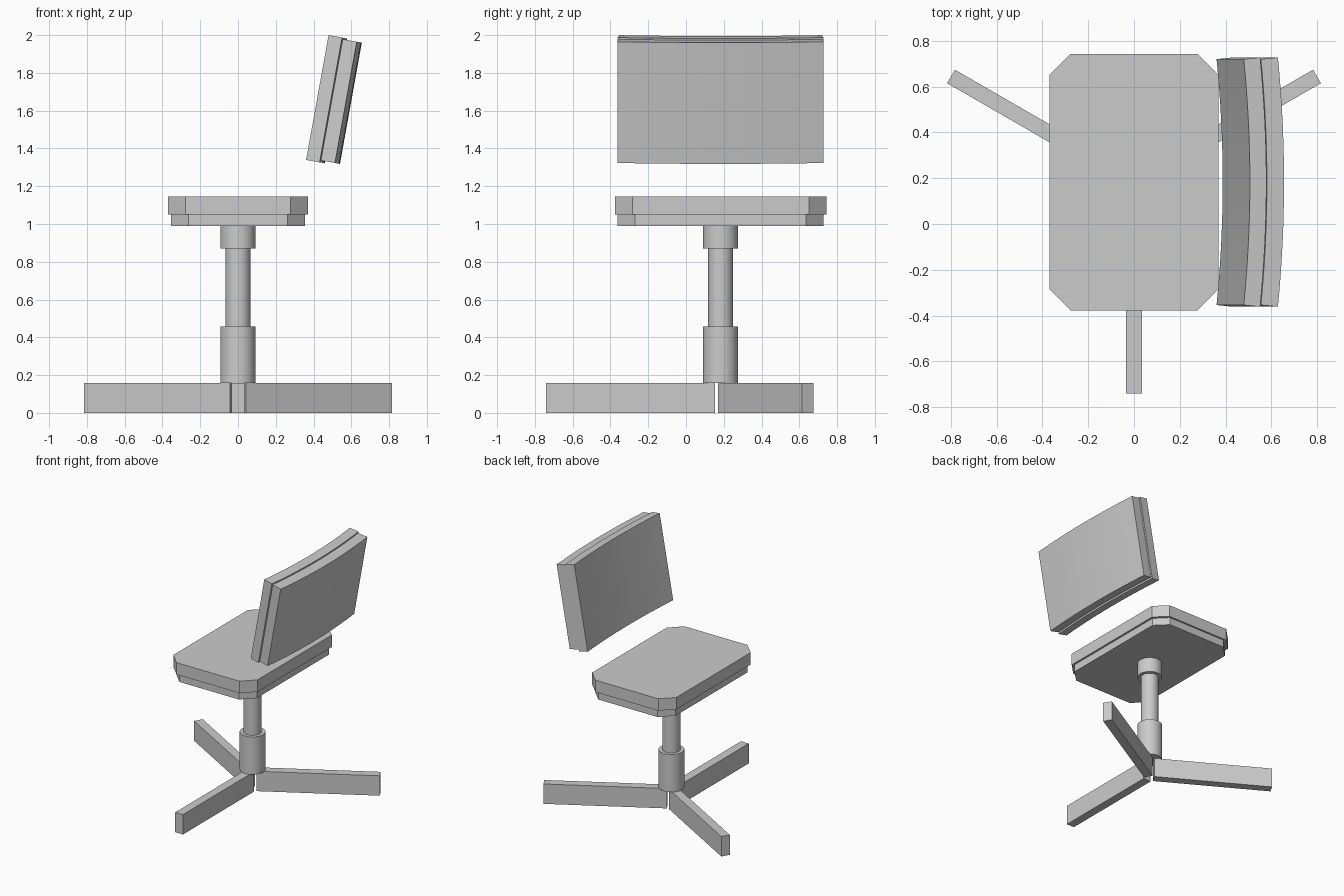
import bpy, bmesh, math

if "Cube" in bpy.data.objects:
    bpy.data.objects.remove(bpy.data.objects["Cube"])

YC = 0.183  # y position of the column axis


def prism(name, outline, z0, z1, rot=(0, 0, 0), smooth=False):
    """Extrude a counter-clockwise xy outline from z0 to z1, placed on the column axis."""
    bm = bmesh.new()
    face = bm.faces.new([bm.verts.new((x, y, z0)) for x, y in outline])
    new = bmesh.ops.extrude_face_region(bm, geom=[face])["geom"]
    bmesh.ops.translate(bm, vec=(0, 0, z1 - z0),
                        verts=[v for v in new if isinstance(v, bmesh.types.BMVert)])
    bmesh.ops.recalc_face_normals(bm, faces=bm.faces)
    mesh = bpy.data.meshes.new(name)
    bm.to_mesh(mesh)
    bm.free()
    ob = bpy.data.objects.new(name, mesh)
    bpy.context.collection.objects.link(ob)
    ob.location = (0, YC, 0)
    ob.rotation_euler = rot
    if smooth:
        bpy.ops.object.select_all(action='DESELECT')
        ob.select_set(True)
        bpy.context.view_layer.objects.active = ob
        bpy.ops.object.shade_smooth_by_angle(angle=math.radians(30))
    return ob


def circle(r, n=32):
    return [(r * math.cos(2 * math.pi * i / n), r * math.sin(2 * math.pi * i / n))
            for i in range(n)]


def chamfered(hx, hy, c):
    return [(-hx + c, -hy), (hx - c, -hy), (hx, -hy + c), (hx, hy - c),
            (hx - c, hy), (-hx + c, hy), (-hx, hy - c), (-hx, -hy + c)]


def arc_band(r0, r1, half_angle, centre, n=16):
    angles = [half_angle * (2 * i / n - 1) for i in range(n + 1)]
    point = lambda r, a: (centre + r * math.cos(a), r * math.sin(a))
    return [point(r1, a) for a in angles] + [point(r0, a) for a in reversed(angles)]


# three-legged base
for i in range(3):
    prism(f"base_leg_{i + 1}",
          [(0.03, -0.034), (0.923, -0.034), (0.923, 0.034), (0.03, 0.034)],
          0, 0.158, (0, 0, math.radians(30 + 120 * i)))

# column
prism("column_sleeve", circle(0.093), 0.158, 0.457, smooth=True)
prism("column_post", circle(0.066), 0.457, 0.87, smooth=True)
prism("column_collar", circle(0.093), 0.87, 0.99, smooth=True)

# seat
prism("seat_shell", chamfered(0.354, 0.546, 0.093), 0.99, 1.05)
prism("seat_cushion", chamfered(0.37, 0.56, 0.093), 1.05, 1.145)

# tilted, curved backrest
TILT = (0, math.radians(10.2), 0)
prism("backrest_cushion", arc_band(5.3, 5.373, 0.1015, -5.155), 1.382, 2.053, TILT, True)
prism("backrest_shell", arc_band(5.377, 5.453, 0.1, -5.155), 1.393, 2.045, TILT, True)
